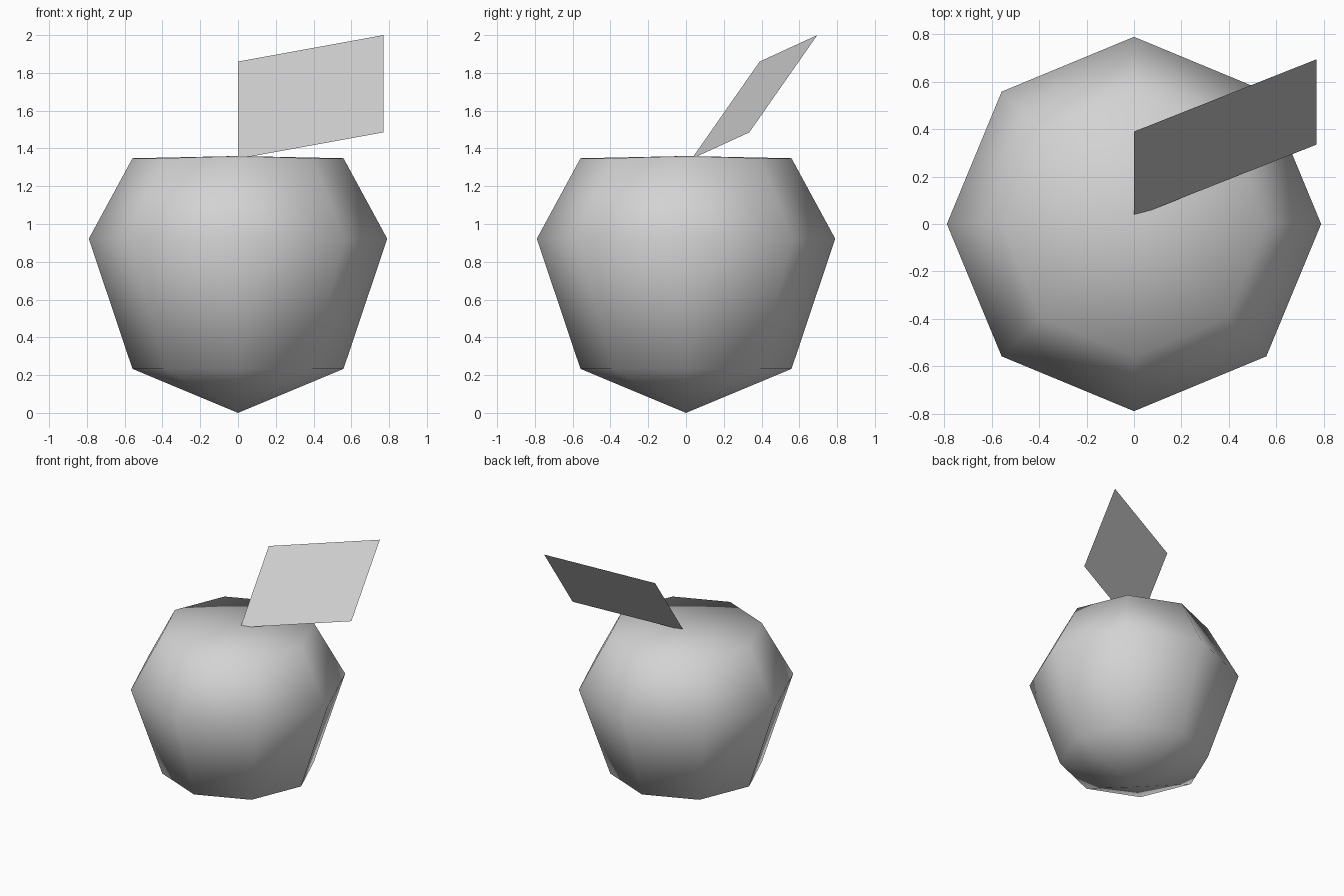
import bpy, bmesh

if "Cube" in bpy.data.objects:
    bpy.data.objects.remove(bpy.data.objects["Cube"])

grey = bpy.data.materials.new("light_grey")
grey.diffuse_color = (0.65, 0.65, 0.65, 1.0)
grey.use_nodes = True
grey.node_tree.nodes["Principled BSDF"].inputs["Base Color"].default_value = grey.diffuse_color


def add_object(name, bm, smooth):
    mesh = bpy.data.meshes.new(name)
    bm.to_mesh(mesh)
    bm.free()
    mesh.materials.append(grey)
    for p in mesh.polygons:
        p.use_smooth = smooth
    obj = bpy.data.objects.new(name, mesh)
    bpy.context.collection.objects.link(obj)
    return obj


# Fruit body: 8-sided, 4-band sphere with its rings moved to a flat-topped profile
RADIUS = 0.79
heights = [0.0, 0.233, 0.922, 1.348, 1.36]
bm = bmesh.new()
bmesh.ops.create_uvsphere(bm, u_segments=8, v_segments=4, radius=1.0)
levels = [-1.0, -0.7071, 0.0, 0.7071, 1.0]
for v in bm.verts:
    ring = min(range(5), key=lambda i: abs(levels[i] - v.co.z))
    v.co = (v.co.x * RADIUS, v.co.y * RADIUS, heights[ring])
bmesh.ops.recalc_face_normals(bm, faces=bm.faces)
add_object("fruit_body", bm, True)

# Leaf: one slanted flat sheet rising from the top centre
bm = bmesh.new()
corners = [(0, 0.03, 1.345), (0.77, 0.335, 1.485), (0.77, 0.695, 2.0), (0, 0.39, 1.86)]
bm.faces.new([bm.verts.new(c) for c in corners])
add_object("leaf", bm, False)
